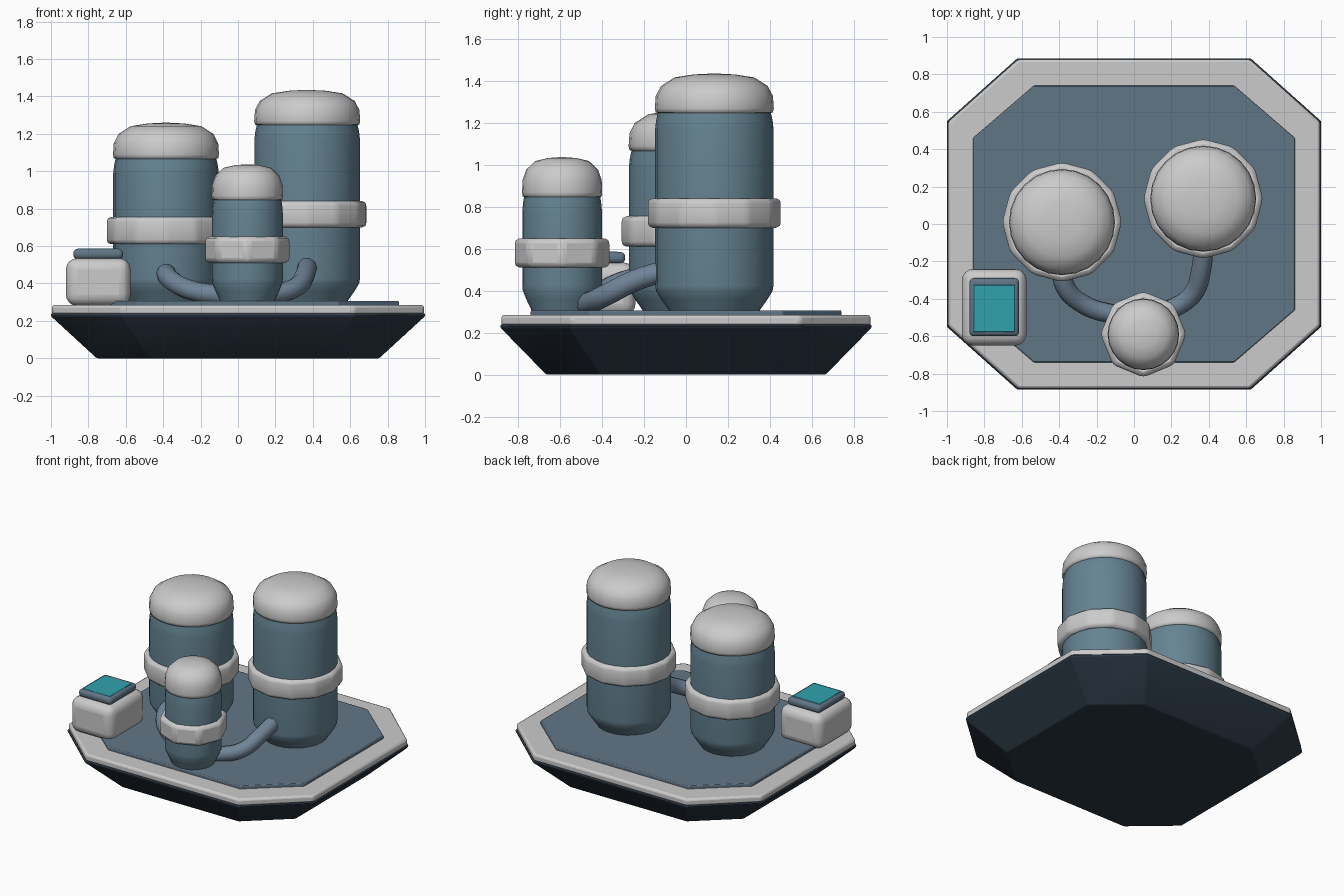
import bpy, bmesh, math

if "Cube" in bpy.data.objects:
    bpy.data.objects.remove(bpy.data.objects["Cube"])

def material(name, r, g, b):
    m = bpy.data.materials.new(name)
    m.diffuse_color = (r, g, b, 1)
    m.use_nodes = True
    m.node_tree.nodes["Principled BSDF"].inputs["Base Color"].default_value = m.diffuse_color
    return m

HULL = material("dark_navy", 0.025, 0.04, 0.06)
DECK = material("slate", 0.12, 0.18, 0.24)
BODY = material("steel_blue", 0.13, 0.23, 0.29)
PIPE = material("pipe_blue", 0.16, 0.23, 0.31)
TEAL = material("teal", 0.03, 0.36, 0.42)

def finish(name, bm, mat=None, bevel=0, segments=2, angle=35):
    bmesh.ops.recalc_face_normals(bm, faces=bm.faces)
    me = bpy.data.meshes.new(name)
    bm.to_mesh(me)
    bm.free()
    ob = bpy.data.objects.new(name, me)
    bpy.context.collection.objects.link(ob)
    if mat:
        me.materials.append(mat)
    if bevel:
        mod = ob.modifiers.new("bevel", 'BEVEL')
        mod.width, mod.segments = bevel, segments
        mod.limit_method = 'ANGLE'
        mod.angle_limit = math.radians(25)
    bpy.ops.object.select_all(action='DESELECT')
    ob.select_set(True)
    bpy.context.view_layer.objects.active = ob
    bpy.ops.object.shade_smooth_by_angle(angle=math.radians(angle))
    return ob

def loft(bm, rings, closed=False):
    n = len(rings[0])
    pairs = list(zip(rings, rings[1:])) + ([(rings[-1], rings[0])] if closed else [])
    for a, b in pairs:
        for i in range(n):
            j = (i + 1) % n
            bm.faces.new((a[i], a[j], b[j], b[i]))
    if not closed:
        bm.faces.new(rings[0])
        bm.faces.new(rings[-1])

def octagon(name, levels, mat, bevel):
    """Levels are (half x, half y, corner x, corner y, z)."""
    bm = bmesh.new()
    rings = []
    for hx, hy, cx, cy, z in levels:
        pts = [(hx, cy), (cx, hy), (-cx, hy), (-hx, cy),
               (-hx, -cy), (-cx, -hy), (cx, -hy), (hx, -cy)]
        rings.append([bm.verts.new((x, y, z)) for x, y in pts])
    loft(bm, rings)
    return finish(name, bm, mat, bevel, 2, 30)

def lathe(name, x, y, profile, sides, mat=None, closed=False, bevel=0, angle=40):
    bm = bmesh.new()
    rings = []
    for r, z in profile:
        rings.append([bm.verts.new((x + r * math.cos(2 * math.pi * i / sides),
                                    y + r * math.sin(2 * math.pi * i / sides), z))
                      for i in range(sides)])
    loft(bm, rings, closed)
    return finish(name, bm, mat, bevel, 2, angle)

def box(name, x0, x1, y0, y1, z0, z1, mat=None, bevel=0, segments=3):
    bm = bmesh.new()
    bmesh.ops.create_cube(bm, size=1)
    for v in bm.verts:
        v.co = ((x0 + x1) / 2 + v.co.x * (x1 - x0), (y0 + y1) / 2 + v.co.y * (y1 - y0),
                (z0 + z1) / 2 + v.co.z * (z1 - z0))
    return finish(name, bm, mat, bevel, segments)

# Base: tapered hull, rim and deck
octagon("base_hull", [(0.755, 0.665, 0.47, 0.415, 0), (1, 0.885, 0.625, 0.55, 0.225),
                      (1, 0.885, 0.625, 0.55, 0.24)], HULL, 0.02)
octagon("base_rim", [(0.995, 0.88, 0.62, 0.545, 0.232), (0.995, 0.88, 0.62, 0.545, 0.285)], None, 0.015)
octagon("deck", [(0.86, 0.74, 0.535, 0.46, 0.27), (0.86, 0.74, 0.535, 0.46, 0.307)], DECK, 0.006)

# Tanks: body, domed cap and polygonal band
tanks = [("left", -0.385, 0.01, 0.282, 1.07, 1.26, 0.61, 0.755, 0.32, 12),
         ("right", 0.37, 0.135, 0.282, 1.25, 1.435, 0.70, 0.84, 0.32, 12),
         ("front", 0.05, -0.59, 0.19, 0.85, 1.037, 0.51, 0.65, 0.23, 8)]
for name, x, y, r, zc, zt, b0, b1, rb, sides in tanks:
    lathe(name + "_tank_body", x, y,
          [(r * 0.74, 0.29), (r * 0.78, 0.312), (r * 0.9, 0.36), (r * 0.985, 0.40), (r, 0.425),
           (r, zc - 0.08), (r * 0.985, zc - 0.04), (r * 0.93, zc + 0.03)], 24, BODY)
    h = zt - zc
    lathe(name + "_tank_cap", x, y,
          [(r * 0.94, zc - 0.005), (r * 0.99, zc), (r * 1.005, zc + 0.1 * h), (r * 0.99, zc + 0.42 * h),
           (r * 0.90, zc + 0.68 * h), (r * 0.67, zc + 0.9 * h), (r * 0.35, zc + 0.975 * h),
           (r * 0.03, zt)], 24, None, angle=60)
    lathe(name + "_tank_band", x, y, [(r * 0.9, b0), (rb, b0), (rb, b1), (r * 0.9, b1)],
          sides, None, True, 0.025)

# Pipes linking the tanks
def pipe(name, points, radius):
    cu = bpy.data.curves.new(name, 'CURVE')
    cu.dimensions = '3D'
    cu.bevel_depth, cu.bevel_resolution = radius, 3
    cu.resolution_u = 6
    cu.use_fill_caps = True
    sp = cu.splines.new('BEZIER')
    sp.bezier_points.add(len(points) - 1)
    for p, co in zip(sp.bezier_points, points):
        p.co = co
        p.handle_left_type = p.handle_right_type = 'AUTO'
    cu.materials.append(PIPE)
    ob = bpy.data.objects.new(name, cu)
    bpy.context.collection.objects.link(ob)

pipe("left_pipe", [(-0.385, -0.2, 0.47), (-0.37, -0.33, 0.43), (-0.27, -0.43, 0.37),
                   (-0.1, -0.485, 0.34), (0.03, -0.51, 0.34)], 0.053)
pipe("right_pipe", [(0.37, -0.08, 0.50), (0.36, -0.24, 0.45), (0.31, -0.38, 0.38),
                    (0.2, -0.455, 0.345), (0.06, -0.51, 0.34)], 0.053)

# Control box with screen
box("control_box", -0.92, -0.575, -0.65, -0.24, 0.28, 0.535, None, 0.06, 4)
box("screen_frame", -0.88, -0.615, -0.6, -0.29, 0.53, 0.585, DECK, 0.022)
box("screen", -0.86, -0.635, -0.578, -0.325, 0.56, 0.588, TEAL, 0.004, 1)
